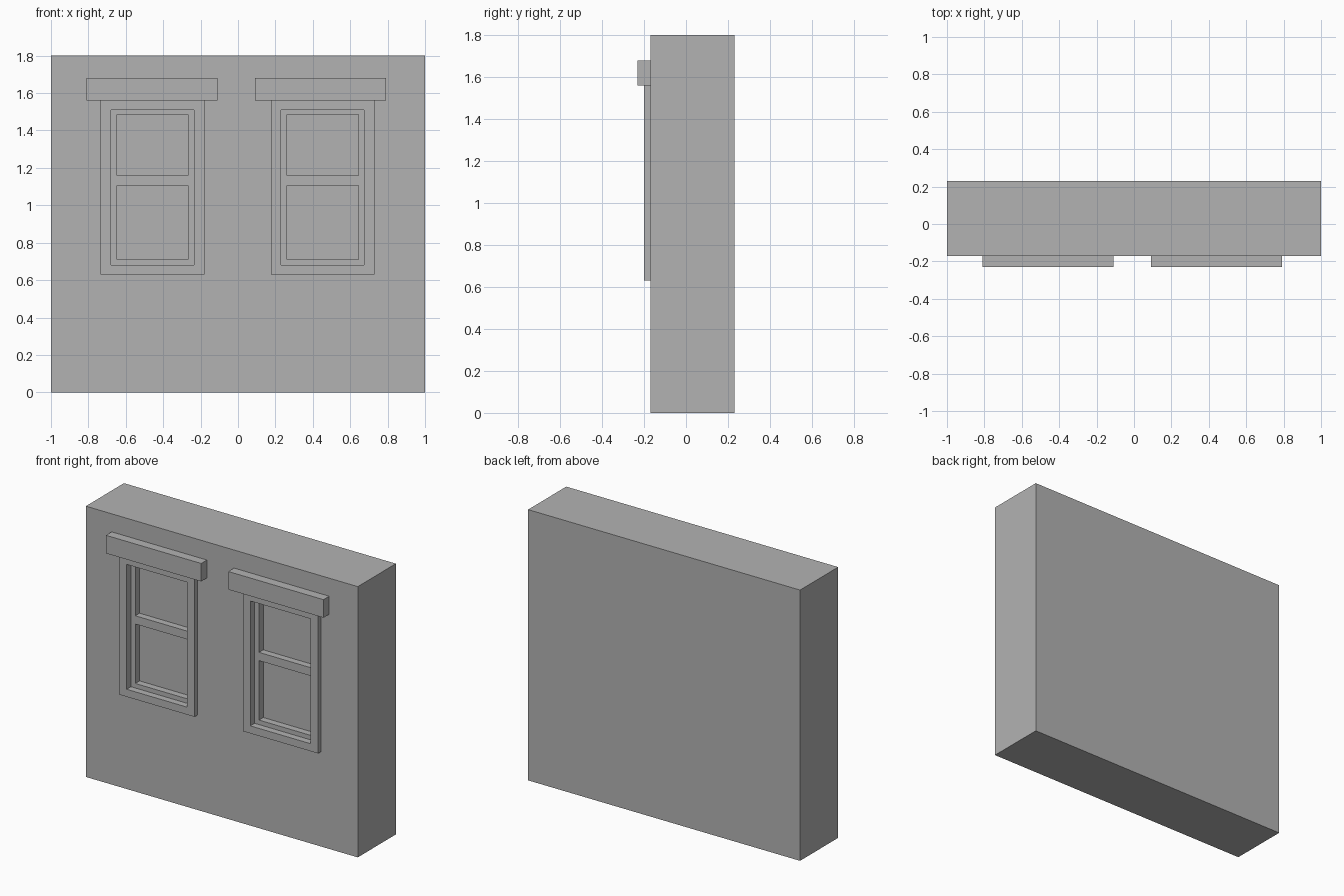
import bpy
import bmesh

if "Cube" in bpy.data.objects:
    bpy.data.objects.remove(bpy.data.objects["Cube"], do_unlink=True)

# One plain grey for everything
GREY = (0.45, 0.45, 0.45, 1.0)
grey = bpy.data.materials.new("plain grey")
grey.use_nodes = True
grey.diffuse_color = GREY
grey.node_tree.nodes["Principled BSDF"].inputs["Base Color"].default_value = GREY

WALL_FRONT, WALL_BACK = -0.17, 0.23
TRIM_FRONT, SASH_FRONT, PANE = -0.20, -0.155, -0.11


def panel(name, xs, zs, y0, y1, holes=()):
    """Slab from y0 to y1 on the grid lines xs and zs, leaving out the hole cells."""
    bm = bmesh.new()
    verts = [[bm.verts.new((x, y0, z)) for z in zs] for x in xs]
    for i in range(len(xs) - 1):
        for j in range(len(zs) - 1):
            if (i, j) not in holes:
                bm.faces.new((verts[i][j], verts[i + 1][j],
                              verts[i + 1][j + 1], verts[i][j + 1]))
    solid = bmesh.ops.extrude_face_region(bm, geom=bm.faces[:], use_keep_orig=True)
    moved = [v for v in solid["geom"] if isinstance(v, bmesh.types.BMVert)]
    bmesh.ops.translate(bm, verts=moved, vec=(0, y1 - y0, 0))
    bmesh.ops.recalc_face_normals(bm, faces=bm.faces[:])
    mesh = bpy.data.meshes.new(name)
    bm.to_mesh(mesh)
    bm.free()
    mesh.materials.append(grey)
    obj = bpy.data.objects.new(name, mesh)
    bpy.context.collection.objects.link(obj)
    return obj


wall = panel("wall", (-1, 1), (0, 1.8), WALL_FRONT, WALL_BACK)

for side, cx, lintel_x in (("right", -0.457, -0.46), ("left", 0.453, 0.44)):
    def across(*offsets):
        return [cx + o for o in offsets]

    # Pocket cut into the wall; its floor is the window pane
    cutter = panel("cutter", across(-0.222, 0.222), (0.68, 1.51), -0.3, PANE)
    cutter.hide_render = True
    cut = wall.modifiers.new("pocket", "BOOLEAN")
    cut.operation = "DIFFERENCE"
    cut.solver = "EXACT"
    cut.object = cutter
    bpy.context.view_layer.objects.active = wall
    bpy.ops.object.modifier_apply(modifier=cut.name)
    bpy.data.objects.remove(cutter, do_unlink=True)

    # Outer trim, flush with the pocket edge
    panel(side + "_window_trim", across(-0.277, -0.222, 0.222, 0.277),
          (0.63, 0.68, 1.51, 1.56), TRIM_FRONT, WALL_FRONT, {(1, 1)})

    # Recessed sash with an upper and a lower opening
    panel(side + "_window_sash", across(-0.222, -0.19, 0.19, 0.222),
          (0.68, 0.71, 1.105, 1.16, 1.485, 1.51), SASH_FRONT, PANE,
          {(1, 1), (1, 3)})

    # Projecting lintel
    panel(side + "_lintel", (lintel_x - 0.35, lintel_x + 0.35),
          (1.56, 1.68), -0.23, WALL_FRONT)
